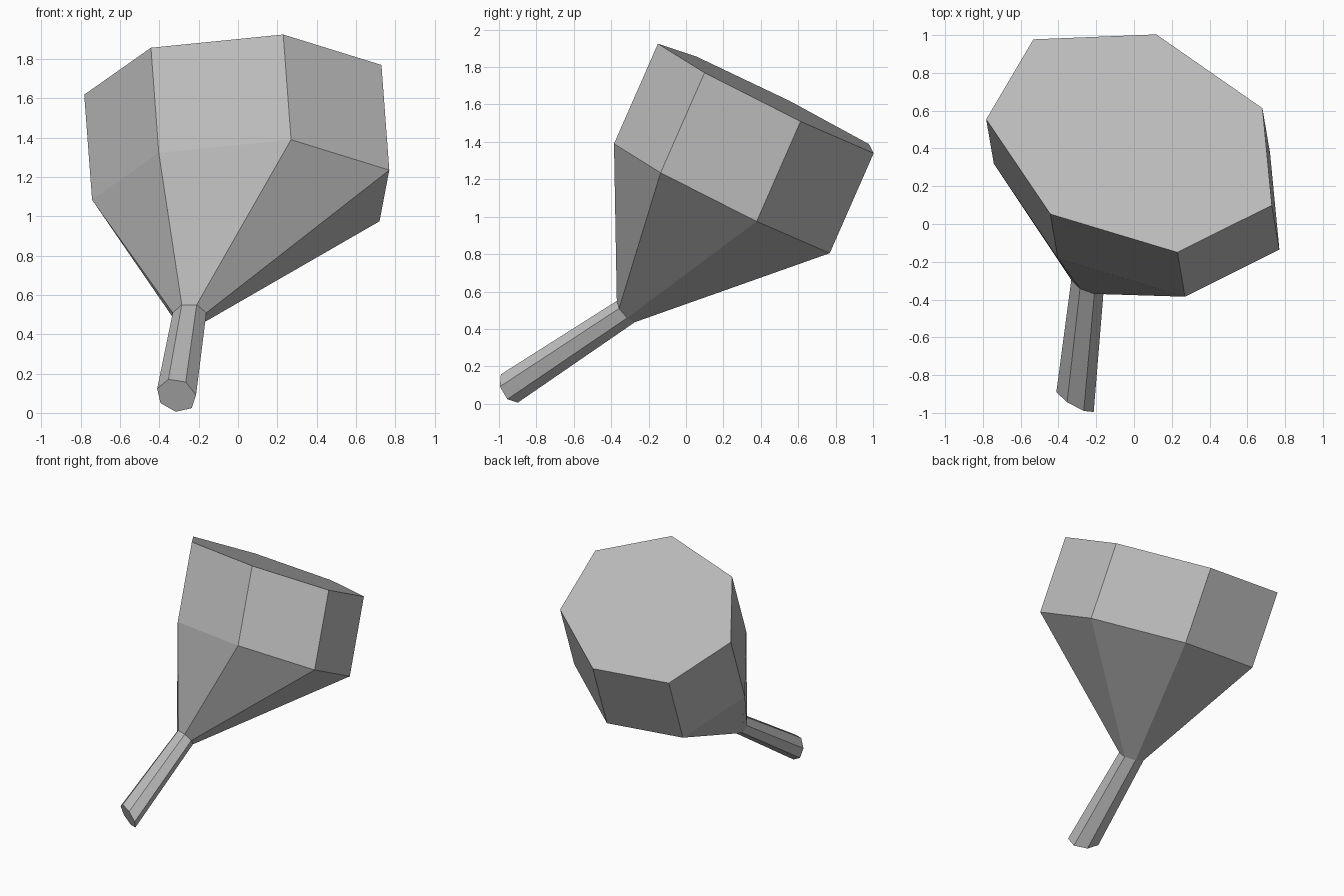
import bpy
import bmesh
from math import cos, sin, tau
from mathutils import Vector

SIDES = 7

default_cube = bpy.data.objects.get("Cube")
if default_cube:
    bpy.data.objects.remove(default_cube, do_unlink=True)

# One plain grey for every part
grey = bpy.data.materials.new("plain_grey")
grey.use_nodes = True
colour = (0.5, 0.5, 0.5, 1)
grey.diffuse_color = colour
grey.node_tree.nodes["Principled BSDF"].inputs["Base Color"].default_value = colour


def ring(centre, front_axis, side_axis):
    """Seven-sided tilted loop spanned by two axes."""
    c, f, s = Vector(centre), Vector(front_axis), Vector(side_axis)
    angles = [tau * i / SIDES for i in range(SIDES)]
    return [c + f * cos(a) + s * sin(a) for a in angles]


def section(name, lower, upper, cap_lower=False, cap_upper=False):
    """Flat-sided shell between two loops, capped where it is exposed."""
    bm = bmesh.new()
    low = [bm.verts.new(p) for p in lower]
    high = [bm.verts.new(p) for p in upper]
    for i in range(SIDES):
        j = (i + 1) % SIDES
        bm.faces.new((low[i], low[j], high[j], high[i]))
    if cap_lower:
        bm.faces.new(low[::-1])
    if cap_upper:
        bm.faces.new(high)
    mesh = bpy.data.meshes.new(name)
    bm.to_mesh(mesh)
    bm.free()
    mesh.materials.append(grey)
    obj = bpy.data.objects.new(name, mesh)
    bpy.context.collection.objects.link(obj)
    return obj


# Cross-sections from the mouth down to the spout tip
mouth = ring((0, 0.45, 1.63), (0.23, -0.6, 0.295), (0.75, 0.03, -0.056))
depth = Vector((-0.04, 0.235, 0.535))
shoulder = [p - depth for p in mouth]
neck = ring((-0.246, -0.317, 0.496), (0.036, -0.053, 0.054), (0.08, -0.01, -0.026))
tip = ring((-0.313, -0.935, 0.089), (0.047, -0.055, 0.068), (0.09, -0.033, -0.051))

# Parts
section("funnel_bowl", shoulder, mouth, cap_upper=True)
section("funnel_cone", neck, shoulder)
section("funnel_spout", tip, neck, cap_lower=True)
